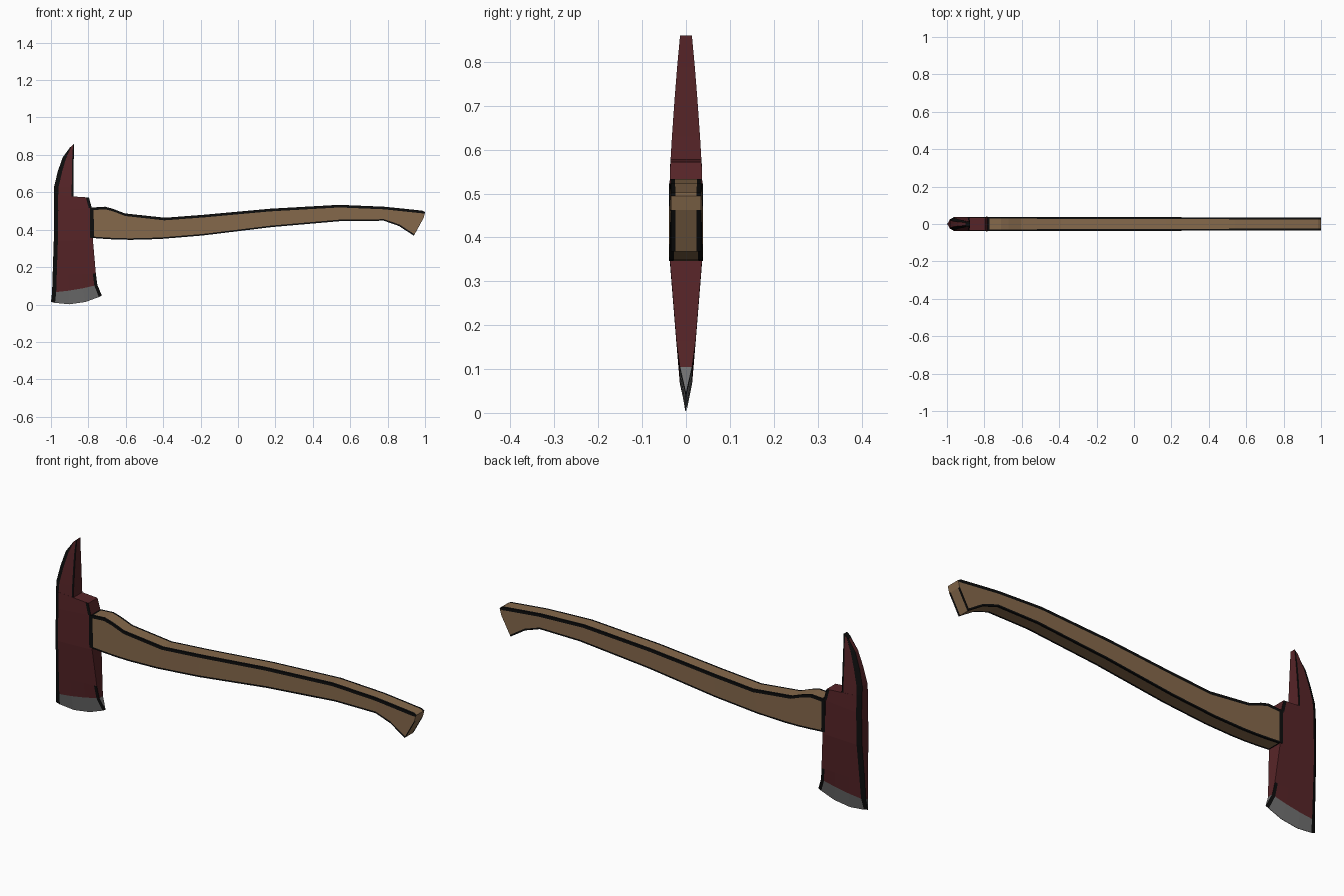
import bpy, bmesh

if "Cube" in bpy.data.objects:
    bpy.data.objects.remove(bpy.data.objects["Cube"])


def material(name, rgb):
    m = bpy.data.materials.new(name)
    m.diffuse_color = (*rgb, 1)
    m.use_nodes = True
    m.node_tree.nodes["Principled BSDF"].inputs["Base Color"].default_value = m.diffuse_color
    return m


RED = material("dark red paint", (0.095, 0.018, 0.021))
INK = material("black edge", (0.004, 0.004, 0.004))
WOOD = material("brown wood", (0.235, 0.14, 0.07))
STEEL = material("grey steel", (0.16, 0.16, 0.16))


def loft(name, rings, mats, rule, caps):
    """Skin closed rings; rule(row, side) gives the material slot."""
    bm = bmesh.new()
    loops = [[bm.verts.new(p) for p in ring] for ring in rings]
    n = len(rings[0])
    for i in range(len(loops) - 1):
        for j in range(n):
            k = (j + 1) % n
            f = bm.faces.new((loops[i][j], loops[i][k], loops[i + 1][k], loops[i + 1][j]))
            f.material_index = rule(i, j)
    for ring, slot in ((loops[0], caps[0]), (loops[-1], caps[1])):
        bm.faces.new(ring).material_index = slot
    bmesh.ops.recalc_face_normals(bm, faces=bm.faces)
    me = bpy.data.meshes.new(name)
    bm.to_mesh(me)
    bm.free()
    for m in mats:
        me.materials.append(m)
    ob = bpy.data.objects.new(name, me)
    bpy.context.collection.objects.link(ob)
    return ob


# Handle: stations of top x, top z, bottom x, bottom z
stations = [
    (-0.792, 0.516, -0.790, 0.357), (-0.772, 0.519, -0.770, 0.355),
    (-0.71, 0.523, -0.70, 0.350), (-0.67, 0.512, -0.64, 0.347),
    (-0.605, 0.487, -0.57, 0.346), (-0.39, 0.464, -0.42, 0.350),
    (-0.18, 0.480, -0.19, 0.369), (0.17, 0.512, 0.18, 0.414),
    (0.54, 0.533, 0.56, 0.447), (0.78, 0.523, 0.78, 0.448),
    (0.89, 0.512, 0.86, 0.420), (0.985, 0.502, 0.94, 0.368),
    (1.0, 0.494, 0.992, 0.462),
]


def handle_ring(xt, zt, xb, zb):
    w = 0.0388 - 0.0026 * (xt + 0.8)
    length = zt - zb
    lo, hi, e = 0.008 / length, 1 - 0.014 / length, w - 0.010
    if length < 0.05:
        lo, hi = 0.1, 0.8
    half = [(-w, 0), (-w, lo), (-w, hi), (-w, 1), (-e, 1), (e, 1),
            (w, 1), (w, hi), (w, lo), (w, 0), (e, 0), (-e, 0)]
    return [(xb + (xt - xb) * t, y, zb + (zt - zb) * t) for y, t in half]


loft("handle", [handle_ring(*s) for s in stations], [WOOD, INK],
     lambda i, j: 0 if j % 3 == 1 and i > 0 else 1, (1, 0))


# Head sections: back edge is chamfered, front edge square
def head_ring(xb, zb, xf, zf, h, sag=0, back=0.022, front=0.016):
    width = xf - xb
    cols = [0, back / width, 0.36, 0.68, 1 - front / width, 1]
    pts = [(xb + width * t, max(h - 0.012, h * 0.55) if t == 0 else h,
            zb + (zf - zb) * t + sag * 4 * t * (1 - t)) for t in cols]
    return [(x, -y, z) for x, y, z in pts] + [(x, y, z) for x, y, z in reversed(pts)]


blade = [
    head_ring(-1.0, 0.014, -0.728, 0.048, 0.001, -0.027),
    head_ring(-0.994, 0.065, -0.752, 0.105, 0.014, -0.006),
    head_ring(-0.991, 0.16, -0.760, 0.165, 0.022),
    head_ring(-0.985, 0.34, -0.776, 0.347, 0.0365),
    head_ring(-0.983, 0.50, -0.782, 0.517, 0.0375),
    head_ring(-0.984, 0.585, -0.797, 0.572, 0.0355),
]


def blade_rule(i, j):
    if j in (0, 10):
        return 1
    if j in (4, 6) and i in (0, 1, 4):
        return 1
    return 2 if i == 0 else 0


loft("axe_blade", blade, [RED, INK, STEEL], blade_rule, (2, 0))

# Curved pick rising from the back of the head
pick = [
    head_ring(-0.984, 0.57, -0.880, 0.57, 0.0355, 0, 0.022, 0.009),
    head_ring(-0.983, 0.63, -0.880, 0.63, 0.032, 0, 0.024, 0.009),
    head_ring(-0.964, 0.71, -0.879, 0.715, 0.026, 0, 0.024, 0.009),
    head_ring(-0.938, 0.785, -0.878, 0.79, 0.020, 0, 0.020, 0.008),
    head_ring(-0.900, 0.838, -0.876, 0.860, 0.0135, 0, 0.007, 0.006),
]
loft("axe_pick", pick, [RED, INK],
     lambda i, j: 1 if j in (0, 10, 4, 6) else 0, (0, 1))
